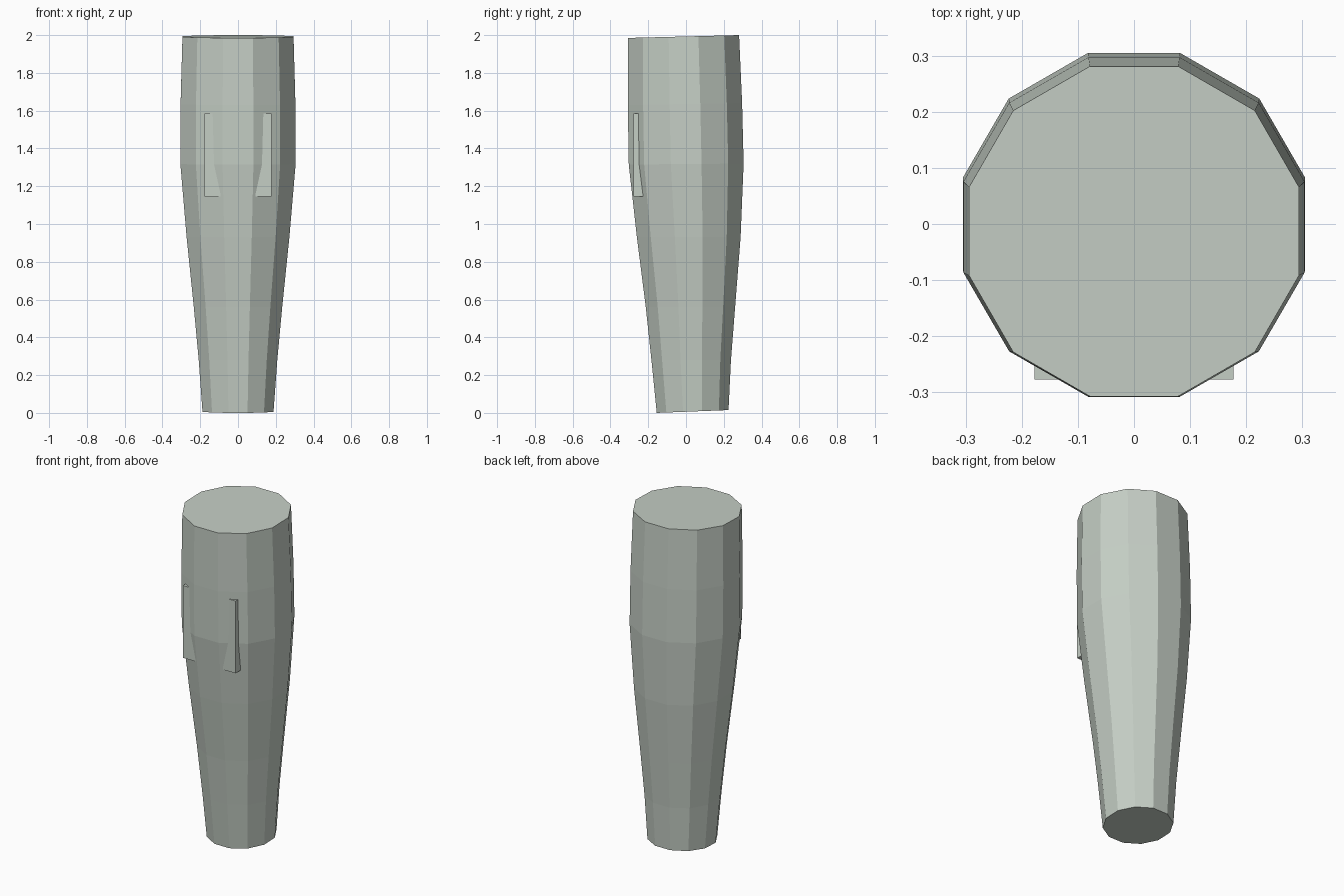
import bpy, bmesh, math

if "Cube" in bpy.data.objects:
    bpy.data.objects.remove(bpy.data.objects["Cube"])

mat = bpy.data.materials.new("pale grey green")
mat.diffuse_color = (0.56, 0.62, 0.56, 1)
mat.use_nodes = True
mat.node_tree.nodes["Principled BSDF"].inputs["Base Color"].default_value = mat.diffuse_color


def add_object(name, bm):
    bmesh.ops.recalc_face_normals(bm, faces=bm.faces)
    mesh = bpy.data.meshes.new(name)
    bm.to_mesh(mesh)
    bm.free()
    mesh.materials.append(mat)
    obj = bpy.data.objects.new(name, mesh)
    bpy.context.collection.objects.link(obj)
    return obj


# Tapered twelve-sided body: half width, front y, back y, front z, back z
SIDES = 12
rings = [
    (0.188, -0.155, 0.225, 0.000, 0.015),
    (0.208, -0.183, 0.238, 0.280, 0.280),
    (0.234, -0.213, 0.260, 0.560, 0.560),
    (0.272, -0.260, 0.289, 0.930, 0.930),
    (0.305, -0.303, 0.305, 1.315, 1.320),
    (0.304, -0.308, 0.297, 1.630, 1.640),
    (0.294, -0.307, 0.281, 1.985, 2.000),
]
bm = bmesh.new()
loops = []
for half_w, y0, y1, z0, z1 in rings:
    loop = []
    for i in range(SIDES):
        a = 2 * math.pi * (i + 0.5) / SIDES
        # scaled so the flats land on the given extents
        u = math.cos(a) / math.cos(math.pi / SIDES)
        t = (math.sin(a) / math.cos(math.pi / SIDES) + 1) / 2
        loop.append(bm.verts.new((half_w * u, y0 + (y1 - y0) * t, z0 + (z1 - z0) * t)))
    loops.append(loop)
for low, high in zip(loops, loops[1:]):
    for i in range(SIDES):
        j = (i + 1) % SIDES
        bm.faces.new((low[i], low[j], high[j], high[i]))
bm.faces.new(loops[0][::-1])
bm.faces.new(loops[-1])
add_object("tapered_body", bm)

# Two upright ribs set into the front corners
for side, name in ((-1, "left_rib"), (1, "right_rib")):
    bm = bmesh.new()
    bmesh.ops.create_cube(bm, size=1)
    for v in bm.verts:
        v.co.x = side * (0.135 + v.co.x * 0.084)
        v.co.y = -0.2435 + v.co.y * 0.067
        v.co.z = 1.365 + v.co.z * 0.44
    add_object(name, bm)
